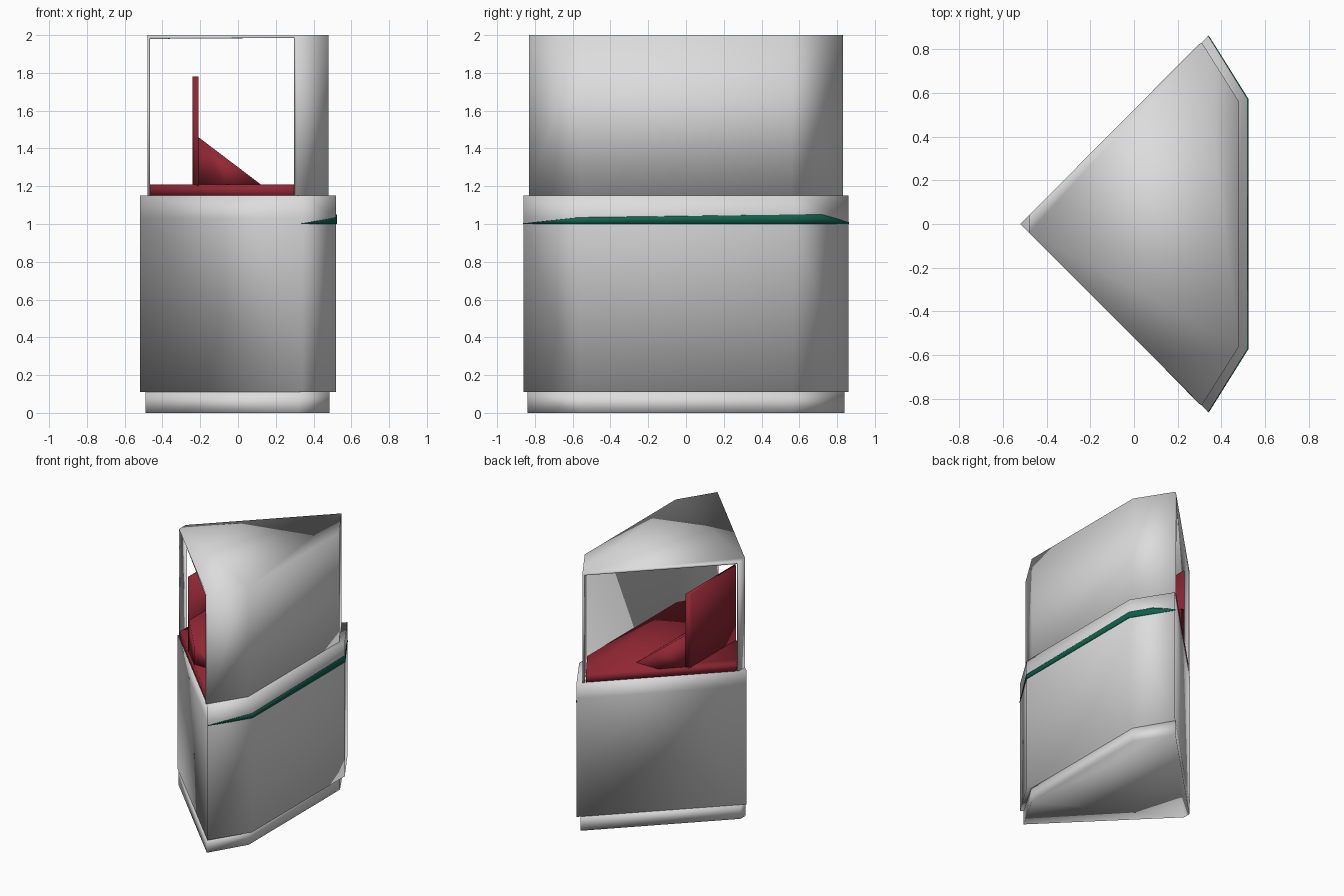
import bpy, bmesh

if "Cube" in bpy.data.objects:
    bpy.data.objects.remove(bpy.data.objects["Cube"])


def material(name, rgb):
    m = bpy.data.materials.new(name)
    m.diffuse_color = (*rgb, 1)
    m.use_nodes = True
    m.node_tree.nodes["Principled BSDF"].inputs["Base Color"].default_value = m.diffuse_color
    return m


GREY = material("light_grey", (0.72, 0.72, 0.72))
RED = material("dark_red", (0.28, 0.02, 0.034))
GREEN = material("dark_green", (0.005, 0.12, 0.07))


def finish(name, bm, mat):
    """Turn a bmesh into a smooth shaded object."""
    bmesh.ops.recalc_face_normals(bm, faces=bm.faces)
    me = bpy.data.meshes.new(name)
    bm.to_mesh(me)
    bm.free()
    me.materials.append(mat)
    for p in me.polygons:
        p.use_smooth = True
    ob = bpy.data.objects.new(name, me)
    bpy.context.collection.objects.link(ob)
    return ob


def mirrored(half):
    """Complete a plan outline from its y >= 0 half, listed from -x to +x."""
    return half + [(x, -y) for x, y in reversed(half) if y > 0]


def prism(name, outline, levels, mat):
    """Stack rings of the outline; a level may be a height or a function of x."""
    bm = bmesh.new()
    rings = [[bm.verts.new((x, y, z(x) if callable(z) else z)) for x, y in outline]
             for z in levels]
    n = len(outline)
    for a, b in zip(rings, rings[1:]):
        for i in range(n):
            j = (i + 1) % n
            bm.faces.new((a[i], a[j], b[j], b[i]))
    bm.faces.new(rings[0])
    bm.faces.new(rings[-1])
    return finish(name, bm, mat)


def thicken(ob, thickness):
    m = ob.modifiers.new("thickness", 'SOLIDIFY')
    m.thickness = thickness
    m.offset = -1
    m.use_even_offset = True


# plinth and cabinet body
prism("plinth", mirrored([(-0.49, 0.03), (0.32, 0.84), (0.485, 0.56)]), [0, 0.11], GREY)
prism("cabinet_body", mirrored([(-0.52, 0), (0.34, 0.86), (0.52, 0.57)]),
      [0.11, 1.03, 1.15], GREY)

# upper shell: roof, back walls and corner post, open on both slanted sides
outline = mirrored([(-0.48, 0.04), (0.31, 0.83), (0.48, 0.56)])
bm = bmesh.new()
top = [bm.verts.new((x, y, 2.0)) for x, y in outline]
low = [bm.verts.new((x, y, 1.15)) for x, y in outline]
bm.faces.new(top)
for i in (1, 2, 3, 5):
    j = (i + 1) % 6
    bm.faces.new((top[i], top[j], low[j], low[i]))
shell = finish("upper_shell", bm, GREY)
# make sure the roof faces up so the thickness grows inward
if shell.data.polygons[0].normal.z < 0:
    shell.data.flip_normals()
thicken(shell, 0.015)

# display floor, upright panel and sloped rest
prism("display_floor", mirrored([(-0.465, 0.05), (0.295, 0.81), (0.465, 0.55)]),
      [1.145, 1.21], RED)
prism("upright_panel", mirrored([(-0.24, 0.275), (-0.21, 0.305)]), [1.2, 1.78], RED)
prism("sloped_rest", mirrored([(-0.21, 0.30), (-0.07, 0.44), (0.12, 0.44)]),
      [1.2, lambda x: 1.21 + 0.25 * (0.12 - x) / 0.33], RED)

# thin tapered stripe around the back of the cabinet
path = [(0.342, -0.862, 1.004), (0.524, -0.571, 1.035), (0.524, 0.571, 1.05),
        (0.43, 0.722, 1.05), (0.342, 0.862, 1.01)]
bm = bmesh.new()
cols = [(bm.verts.new((x, y, 1.0)), bm.verts.new((x, y, z))) for x, y, z in path]
for a, b in zip(cols, cols[1:]):
    bm.faces.new((a[0], b[0], b[1], a[1]))
stripe = finish("stripe", bm, GREEN)
if stripe.data.polygons[1].normal.x < 0:
    stripe.data.flip_normals()
thicken(stripe, 0.006)
